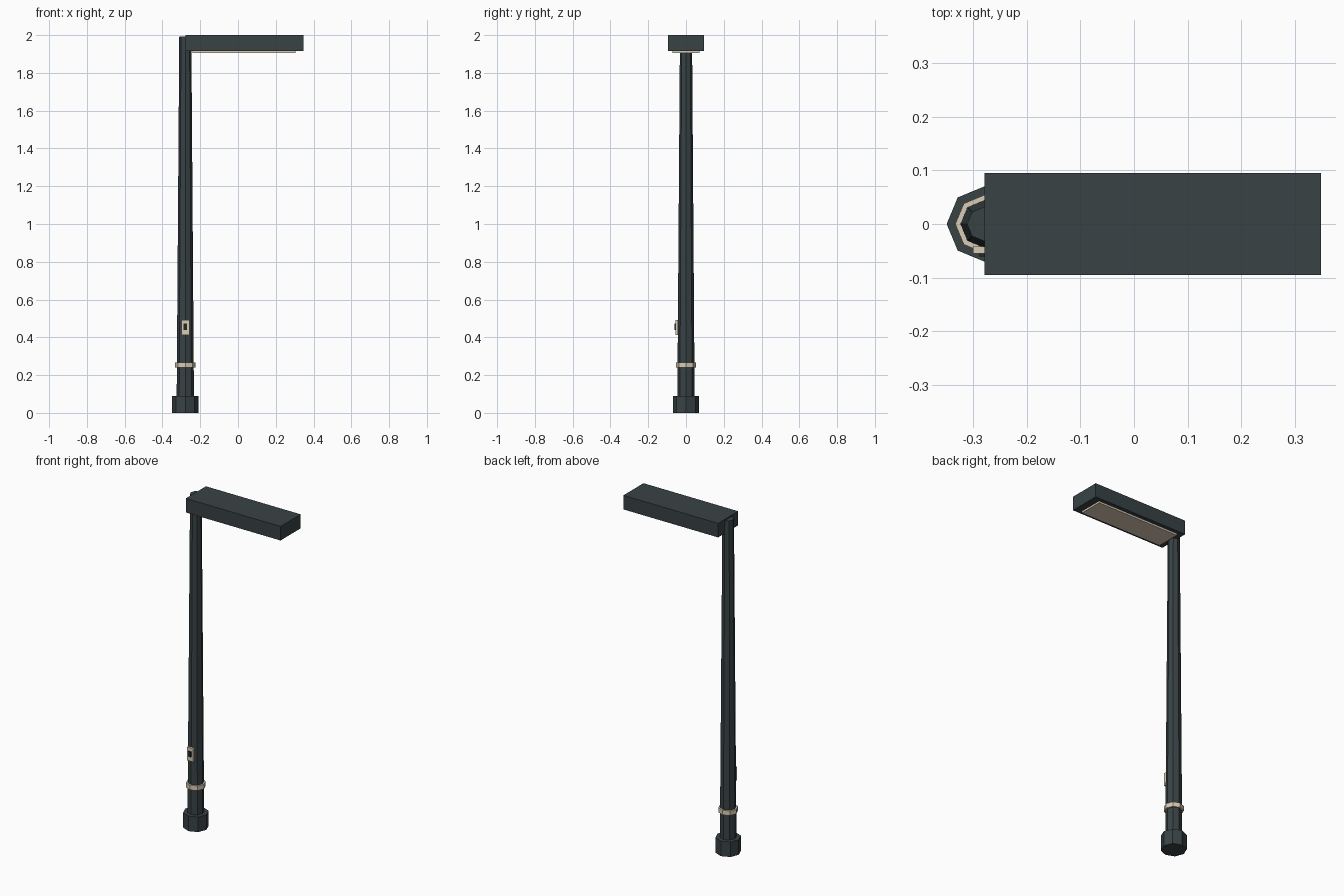
import bpy

if "Cube" in bpy.data.objects:
    bpy.data.objects.remove(bpy.data.objects["Cube"])

PX = -0.279  # pole axis


def material(name, color):
    m = bpy.data.materials.new(name)
    m.diffuse_color = color
    m.use_nodes = True
    m.node_tree.nodes["Principled BSDF"].inputs["Base Color"].default_value = m.diffuse_color
    return m


dark = material("dark_metal", (0.04, 0.055, 0.06, 1))
black = material("black", (0.015, 0.02, 0.022, 1))
cream = material("cream", (0.70, 0.60, 0.46, 1))


def octagon(name, r1, r2, z1, z2, mat):
    bpy.ops.mesh.primitive_cone_add(vertices=8, radius1=r1, radius2=r2,
                                    depth=z2 - z1, location=(PX, 0, (z1 + z2) / 2))
    o = bpy.context.object
    o.name = name
    o.data.materials.append(mat)
    return o


def box(name, lo, hi, mat):
    bpy.ops.mesh.primitive_cube_add(size=1, location=[(a + b) / 2 for a, b in zip(lo, hi)])
    o = bpy.context.object
    o.name = name
    o.scale = [b - a for a, b in zip(lo, hi)]
    bpy.ops.object.transform_apply(location=False, rotation=False, scale=True)
    o.data.materials.append(mat)
    return o


# Post: foot, tapered pole and trim band
octagon("base", 0.07, 0.07, 0, 0.09, dark)
octagon("pole", 0.046, 0.032, 0.05, 1.993, dark)
octagon("band", 0.054, 0.054, 0.24, 0.268, cream)

# Lamp head with light panel underneath
box("lamp_head", (-0.279, -0.095, 1.916), (0.348, 0.095, 2.0), dark)
box("light_panel", (-0.24, -0.072, 1.905), (0.305, 0.072, 1.92), cream)

# Control plate with button on the front of the pole
box("control_plate", (PX - 0.021, -0.055, 0.413), (PX + 0.021, -0.042, 0.492), cream)
box("button", (PX - 0.009, -0.061, 0.44), (PX + 0.009, -0.053, 0.472), black)
